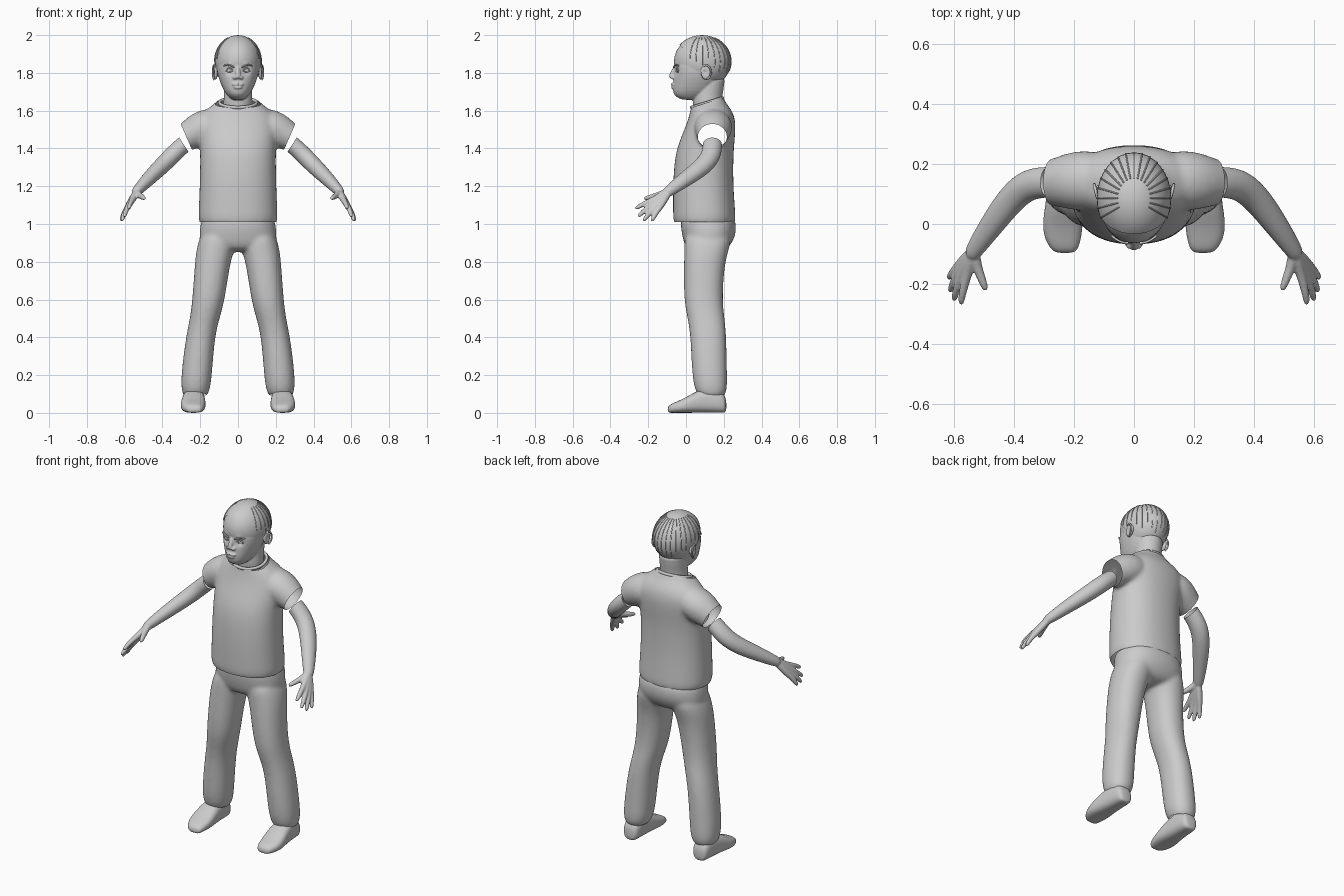
import bpy, bmesh, math
from mathutils import Vector, Matrix

if "Cube" in bpy.data.objects:
    bpy.data.objects.remove(bpy.data.objects["Cube"], do_unlink=True)

grey = bpy.data.materials.new("plain_grey")
grey.use_nodes = True
grey.diffuse_color = (0.6, 0.6, 0.6, 1)
grey.node_tree.nodes["Principled BSDF"].inputs["Base Color"].default_value = (0.6, 0.6, 0.6, 1)

SIDES = (("left", 1), ("right", -1))


def power(v, p):
    return math.copysign(abs(v) ** (2 / p), v)


def loft(bm, rings, normal=None, p=2.0, n=20):
    """Closed tube through rings of (centre, half width, half depth)."""
    loops = []
    for i, (c, ru, rv) in enumerate(rings):
        a, b = rings[max(i - 1, 0)][0], rings[min(i + 1, len(rings) - 1)][0]
        t = Vector(normal) if normal else (Vector(b) - Vector(a)).normalized()
        u = t.cross(Vector((0, 0, 1) if abs(t.y) > 0.95 else (0, 1, 0))).normalized()
        v = u.cross(t)
        angles = [2 * math.pi * k / n for k in range(n)]
        loops.append([bm.verts.new(Vector(c) + u * ru * power(math.cos(q), p)
                                   + v * rv * power(math.sin(q), p)) for q in angles])
    for lo, hi in zip(loops, loops[1:]):
        for k in range(n):
            bm.faces.new((lo[k], lo[(k + 1) % n], hi[(k + 1) % n], hi[k]))
    bm.faces.new(loops[0])
    bm.faces.new(loops[-1])


def stack(bm, rows, side=1, p=2.0):
    """Level rings given as (z, centre x, half width, front y, back y)."""
    loft(bm, [((side * x, (f + b) / 2, z), w, (b - f) / 2) for z, x, w, f, b in rows],
         (0, 0, 1), p)


def ball(bm, centre, radii):
    m = Matrix.Translation(centre) @ Matrix.Diagonal((*radii, 1))
    bmesh.ops.create_uvsphere(bm, u_segments=32, v_segments=20, radius=1, matrix=m)


def cut(bm, co, no, keep=lambda c: False):
    """Remove what lies beyond a plane, leaving an open edge."""
    faces = [f for f in bm.faces if not keep(f.calc_center_median())]
    geom = set(faces) | {e for f in faces for e in f.edges} | {v for f in faces for v in f.verts}
    bmesh.ops.bisect_plane(bm, geom=list(geom), plane_co=co, plane_no=no, clear_outer=True)


def push(bm, centre, radius, vec):
    """Soft sculpting stroke."""
    for v in bm.verts:
        d = (v.co - Vector(centre)).length / radius
        if d < 3:
            v.co += Vector(vec) * math.exp(-d * d)


def finish(name, bm):
    me = bpy.data.meshes.new(name)
    bm.to_mesh(me)
    bm.free()
    for f in me.polygons:
        f.use_smooth = True
    me.materials.append(grey)
    ob = bpy.data.objects.new(name, me)
    bpy.context.collection.objects.link(ob)
    return ob


def fuse(bm, voxel, smooth=6, sub=2):
    """Round the lofts and blend them into one skin."""
    bmesh.ops.recalc_face_normals(bm, faces=bm.faces)
    ob = finish("blend_helper", bm)
    s = ob.modifiers.new("round", "SUBSURF")
    s.levels = sub
    if voxel:
        r = ob.modifiers.new("blend", "REMESH")
        r.mode, r.voxel_size = "VOXEL", voxel
        m = ob.modifiers.new("relax", "SMOOTH")
        m.factor, m.iterations = 0.5, smooth
    dg = bpy.context.evaluated_depsgraph_get()
    me = bpy.data.meshes.new_from_object(ob.evaluated_get(dg))
    bpy.data.objects.remove(ob, do_unlink=True)
    out = bmesh.new()
    out.from_mesh(me)
    bpy.data.meshes.remove(me)
    return out


def cord(name, paths, radius, cyclic=False):
    """Thin raised lines."""
    cu = bpy.data.curves.new(name, "CURVE")
    cu.dimensions, cu.bevel_depth, cu.bevel_resolution = "3D", radius, 2
    cu.use_fill_caps = True
    for pts in paths:
        sp = cu.splines.new("POLY")
        sp.points.add(len(pts) - 1)
        sp.use_cyclic_u = cyclic
        sp.use_smooth = True
        for q, c in zip(sp.points, pts):
            q.co = (*c, 1)
    cu.materials.append(grey)
    bpy.context.collection.objects.link(bpy.data.objects.new(name, cu))


# Shirt: hollow body with two sleeves, open at hem, collar and cuffs
bm = bmesh.new()
stack(bm, [(.96, 0, .215, -.07, .268), (1.05, 0, .212, -.07, .264), (1.2, 0, .205, -.072, .252),
           (1.35, 0, .202, -.062, .252), (1.43, 0, .205, -.04, .258), (1.5, 0, .215, -.01, .264),
           (1.56, 0, .21, .012, .262), (1.61, 0, .17, .025, .24), (1.64, 0, .115, .03, .21),
           (1.7, 0, .085, .035, .19)], p=2.25)
for _, s in SIDES:
    loft(bm, [((s * .08, .145, 1.54), .08, .09), ((s * .17, .145, 1.515), .098, .105),
              ((s * .23, .142, 1.485), .09, .092), ((s * .275, .138, 1.458), .074, .077),
              ((s * .325, .135, 1.436), .066, .07)])
bm = fuse(bm, .01, 10)
cut(bm, (0, 0, 1.01), (0, 0, -1))
cut(bm, (0, .11, 1.642), (0, -.3, .95), lambda c: c.z < 1.56)
for _, s in SIDES:
    cut(bm, (s * .272, .14, 1.458), (s * .915, 0, -.4), lambda c: c.z < 1.33 or c.x * s < .2)
finish("shirt", bm)
ring = [2 * math.pi * k / 40 for k in range(40)]
cord("collar", [[(.098 * math.cos(a), .112 + .082 * math.sin(a), 1.642 + .025 * math.sin(a))
                 for a in ring]], .009, True)

# Trousers
bm = bmesh.new()
stack(bm, [(1.06, 0, .19, -.03, .255), (.99, 0, .202, -.03, .268), (.94, 0, .208, -.022, .264),
           (.89, 0, .2, -.01, .24), (.85, 0, .13, .02, .2)], p=2.3)
for _, s in SIDES:
    stack(bm, [(.98, .1, .09, -.01, .25), (.87, .117, .104, -.01, .232),
               (.8, .135, .094, -.012, .206), (.6, .155, .087, -.014, .192),
               (.5, .176, .079, .008, .206), (.4, .2, .077, .024, .215),
               (.2, .22, .083, .03, .218), (.06, .228, .075, .055, .222)], s, 2.2)
bm = fuse(bm, .01, 8)
cut(bm, (0, 0, .11), (0, -.1, -1))
cut(bm, (0, 0, 1.04), (0, 0, 1))
finish("trousers", bm)

# Shoes with ankles
for side, s in SIDES:
    bm = bmesh.new()
    soles = [(.215, .232, .035, .07), (.195, .232, .05, .115), (.13, .233, .056, .135),
             (.06, .235, .062, .12), (0, .238, .069, .082), (-.05, .238, .062, .06),
             (-.085, .232, .046, .045), (-.098, .23, .03, .03)]
    loft(bm, [((s * x, y, h / 2), w, h / 2) for y, x, w, h in soles], (0, -1, 0), 2.7)
    stack(bm, [(.05, .232, .04, .08, .18), (.14, .23, .042, .085, .185),
               (.22, .225, .04, .09, .18)], s)
    finish(side + "_shoe", fuse(bm, .007, 4))

# Arms with hands, open at the upper end
wrist = Vector((.532, -.085, 1.178))
tips = [(.578, -.272, 1.078), (.602, -.258, 1.035), (.615, -.228, 1.012), (.62, -.182, 1.012)]
knuckles = [(.558, -.172, 1.128), (.574, -.168, 1.108), (.583, -.156, 1.094), (.585, -.138, 1.088)]
for side, s in SIDES:
    flip = Vector((s, 1, 1))
    bm = bmesh.new()
    arm = [((.23, .142, 1.465), .045), ((.29, .14, 1.42), .05), ((.35, .135, 1.362), .051),
           ((.405, .092, 1.306), .049), ((.47, .005, 1.243), .042), (wrist, .031),
           ((.548, -.112, 1.158), .024)]
    loft(bm, [(Vector(c) * flip, r * .92, r * 1.05) for c, r in arm])
    for k, t in zip(knuckles, tips):
        k, t = Vector(k), Vector(t)
        mid = k.lerp(t, .55) + Vector((.004, -.003, .004))
        path = [(wrist, .018), (wrist.lerp(k, .5), .02), (k, .0165), (mid, .0135), (t, .0105)]
        loft(bm, [(c * flip, r, r) for c, r in path], n=12)
    thumb = [(wrist, .02), (Vector((.528, -.135, 1.155)), .019),
             (Vector((.51, -.178, 1.145)), .015), (Vector((.493, -.226, 1.133)), .011)]
    loft(bm, [(c * flip, r, r) for c, r in thumb], n=12)
    bm = fuse(bm, .005, 4)
    cut(bm, (s * .288, .14, 1.422), (s * -.83, 0, .55))
    finish(side + "_arm", bm)

# Head, face and neck
SKULL, SIZE = Vector((0, .085, 1.86)), Vector((.121, .15, .136))
bm = bmesh.new()
ball(bm, SKULL, SIZE)
stack(bm, [(1.655, 0, .03, -.02, .07), (1.675, 0, .052, -.058, .11), (1.7, 0, .074, -.073, .15),
           (1.75, 0, .096, -.07, .18), (1.8, 0, .113, -.066, .2), (1.86, 0, .116, -.064, .2),
           (1.92, 0, .08, -.03, .17)], p=2.15)
stack(bm, [(1.57, 0, .085, .04, .19), (1.65, 0, .076, .032, .19), (1.72, 0, .075, .04, .2),
           (1.8, 0, .08, .06, .215)])
loft(bm, [((0, -.05, 1.84), .01, .012), ((0, -.066, 1.81), .011, .012),
          ((0, -.08, 1.783), .016, .014), ((0, -.074, 1.768), .013, .01)], n=12)
ball(bm, (0, -.066, 1.739), (.032, .016, .008))
ball(bm, (0, -.064, 1.723), (.026, .016, .009))
for _, s in SIDES:
    ball(bm, (s * .017, -.07, 1.775), (.011, .013, .009))
    ball(bm, (s * .119, .105, 1.803), (.012, .027, .04))
bm = fuse(bm, .0045, 4, 1)
for _, s in SIDES:
    push(bm, (s * .045, -.055, 1.813), .02, (0, .014, 0))
    push(bm, (s * .045, -.058, 1.842), .014, (0, -.005, 0))
    push(bm, (s * .134, .102, 1.803), .014, (s * -.008, 0, 0))
push(bm, (0, -.08, 1.731), .008, (0, .004, 0))
cut(bm, (0, 0, 1.6), (0, 0, -1))
finish("head", bm)

# Eyes, lids, brows and ear rims
for side, s in SIDES:
    bm = bmesh.new()
    ball(bm, (s * .045, -.031, 1.813), (.018, .018, .016))
    finish(side + "_eye", bm)
    steps = [k / 8 for k in range(9)]
    cord(side + "_eyelids", [[(s * (.025 + .04 * q), -.053 + .014 * q, 1.812 + h * math.sin(math.pi * q))
                              for q in steps] for h in (.011, -.007)], .003)
    cord(side + "_eyebrow", [[(s * (.02 + .055 * q), -.064 + .025 * q * q, 1.83 + .012 * math.sin(2.4 * q))
                              for q in steps]], .004)
    cord(side + "_ear_rim", [[(s * (.127 + .006 * math.sin(a)), .106 + .026 * math.sin(a), 1.803 + .038 * math.cos(a))
                              for a in [-.6 + 3.6 * q for q in steps]]], .005)

# Close-cropped hair: a thin cap with combed ridges
bm = bmesh.new()
ball(bm, SKULL, SIZE * 1.028)
cut(bm, (0, -.03, 1.945), (0, -.235, -.2))
finish("hair", bm)
strands = []
for k in range(19):
    a = math.radians(-25 + 230 * k / 18)
    reach = 1.45 + .5 * max(0, math.sin(a)) + .12 * (k % 3)
    strands.append([SKULL + SIZE * 1.028 * Vector((math.sin(t) * math.cos(a), math.sin(t) * math.sin(a), math.cos(t)))
                    for t in [.45 + (reach - .45) * q / 10 for q in range(11)]])
cord("hair_strands", strands, .0025)
